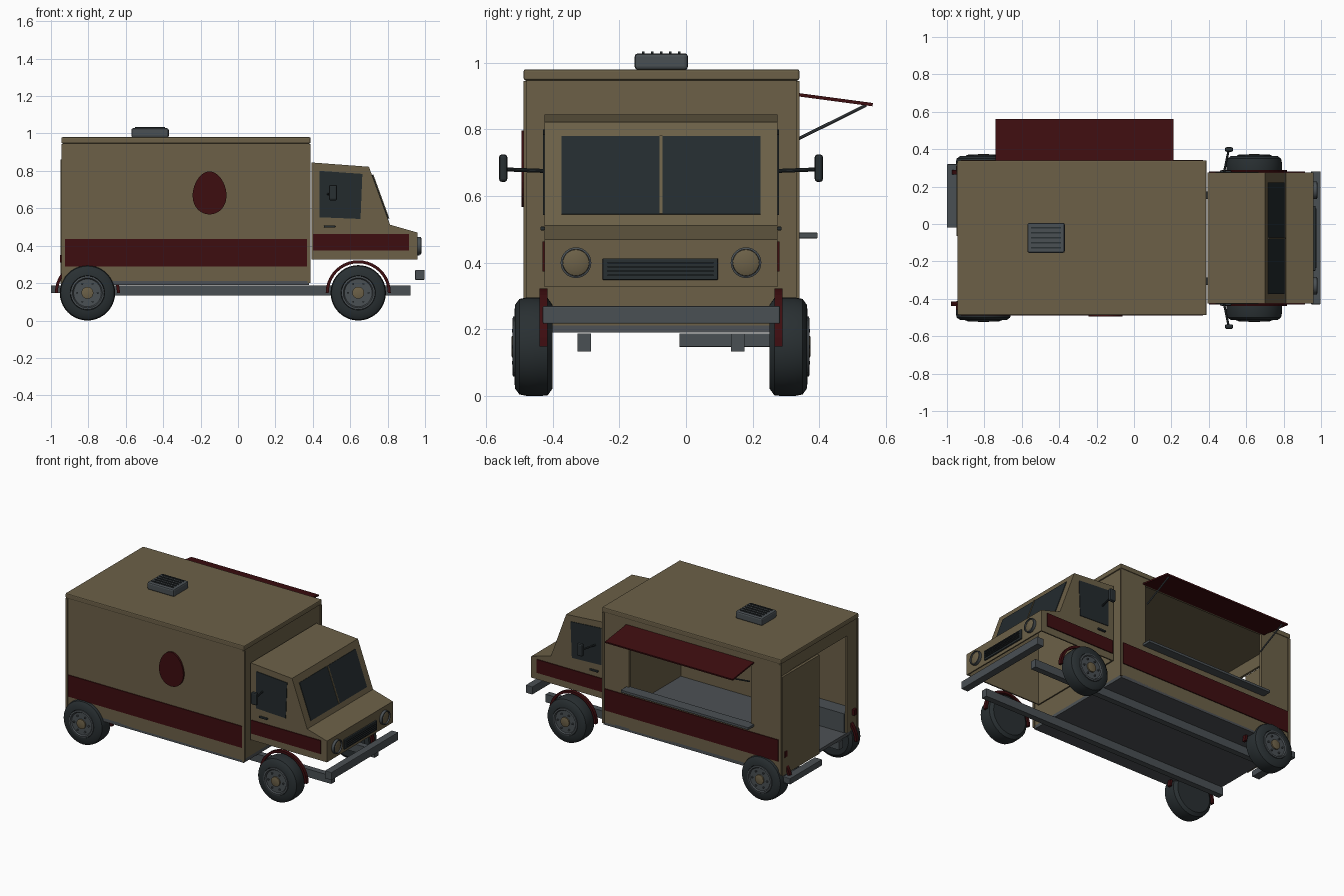
import bpy, bmesh, math
from mathutils import Vector, Matrix

if "Cube" in bpy.data.objects:
    bpy.data.objects.remove(bpy.data.objects["Cube"])

MID = -0.075  # centre line of the truck in y

def mat(name, c):
    m = bpy.data.materials.new(name)
    m.diffuse_color = (*c, 1)
    m.use_nodes = True
    m.node_tree.nodes["Principled BSDF"].inputs["Base Color"].default_value = m.diffuse_color
    return m

TAN = mat("tan_paint", (0.150, 0.118, 0.064))
RED = mat("red_paint", (0.048, 0.004, 0.005))
STEEL = mat("steel", (0.068, 0.080, 0.088))
RUBBER = mat("rubber", (0.022, 0.029, 0.032))
GLASS = mat("glass", (0.017, 0.024, 0.027))
FLOOR = mat("floor", (0.075, 0.083, 0.090))

def finish(name, bm, m, bevel=0, smooth=False):
    bmesh.ops.recalc_face_normals(bm, faces=bm.faces)
    me = bpy.data.meshes.new(name)
    bm.to_mesh(me)
    bm.free()
    ob = bpy.data.objects.new(name, me)
    bpy.context.collection.objects.link(ob)
    me.materials.append(m)
    if bevel:
        b = ob.modifiers.new("bevel", 'BEVEL')
        b.width, b.segments = bevel, 2
    if smooth:
        bpy.ops.object.select_all(action='DESELECT')
        bpy.context.view_layer.objects.active = ob
        ob.select_set(True)
        bpy.ops.object.shade_smooth_by_angle(angle=math.radians(35))
    return ob

def box(name, x, y, z, m, bevel=0):
    bm = bmesh.new()
    size = [b - a for a, b in (x, y, z)]
    mid = [(a + b) / 2 for a, b in (x, y, z)]
    bmesh.ops.create_cube(bm, size=1, matrix=Matrix.Translation(mid) @ Matrix.Diagonal((*size, 1)))
    return finish(name, bm, m, bevel)

def prism(name, pts, y0, y1, m, open_bottom=False):
    # side profile in x, z extruded across y
    bm = bmesh.new()
    f = bm.faces.new([bm.verts.new((x, y0, z)) for x, z in pts])
    r = bmesh.ops.extrude_face_region(bm, geom=[f])
    for v in r['geom']:
        if isinstance(v, bmesh.types.BMVert):
            v.co.y = y1
    if open_bottom:
        low = min(z for _, z in pts) + 1e-4
        bmesh.ops.delete(bm, geom=[f for f in bm.faces if all(v.co.z < low for v in f.verts)], context='FACES_ONLY')
    return finish(name, bm, m)

def lathe(name, prof, pos, axis, m, n=32):
    # (distance along axis, radius) profile turned around an axis
    bm = bmesh.new()
    q = Vector((0, 0, 1)).rotation_difference(Vector(axis)).to_matrix()
    rings = [[bm.verts.new(Vector(pos) + q @ Vector((r * math.cos(2 * math.pi * i / n), r * math.sin(2 * math.pi * i / n), h)))
              for i in range(n)] for h, r in prof]
    for a, b in zip(rings, rings[1:]):
        for i in range(n):
            bm.faces.new((a[i], a[(i + 1) % n], b[(i + 1) % n], b[i]))
    bm.faces.new(rings[0])
    bm.faces.new(rings[-1])
    return finish(name, bm, m, smooth=True)

def rod(name, a, b, r, m):
    d = Vector(b) - Vector(a)
    return lathe(name, [(0, r), (d.length, r)], a, d.normalized(), m, 10)

# kitchen box: floor, roof and walls
X0, X1, Y0, Y1 = -0.935, 0.38, -0.482, 0.335
T = 0.015
box("kitchen_floor", (X0, X1), (Y0, Y1), (0.19, 0.212), FLOOR)
box("roof", (-0.945, 0.388), (-0.487, 0.34), (0.947, 0.98), TAN, 0.006)
box("plain_side_wall", (X0, X1), (Y0, Y0 + T), (0.205, 0.95), TAN)
box("kitchen_front_wall", (X1 - T, X1), (Y0, Y1), (0.205, 0.95), TAN)
for x in ((X0, -0.72), (0.19, X1)):
    box("serving_wall_end", x, (Y1 - T, Y1), (0.205, 0.95), TAN)
box("serving_wall_lower", (-0.72, 0.19), (Y1 - T, Y1), (0.205, 0.485), TAN)
box("serving_wall_upper", (-0.72, 0.19), (Y1 - T, Y1), (0.90, 0.95), TAN)
box("rear_wall_upper", (X0, X0 + T), (Y0, Y1), (0.865, 0.95), TAN)
box("rear_wall_side", (X0, X0 + T), (Y0, -0.375), (0.205, 0.87), TAN)
box("rear_wall_side", (X0, X0 + T), (0.225, Y1), (0.205, 0.87), TAN)
box("rear_door", (X0 - 0.014, X0 + 0.004), (-0.065, 0.328), (0.195, 0.86), TAN)
for x in (X0, X1):
    for y in (Y0, Y1):
        box("corner_trim", (x - 0.009, x + 0.008), (y - 0.005, y + 0.005), (0.20, 0.945), TAN)

# serving counter, awning and its struts
box("serving_shelf", (-0.74, 0.21), (0.32, 0.395), (0.473, 0.49), STEEL, 0.002)
aw = box("awning", (-0.74, 0.21), (0, 0.227), (-0.005, 0.005), RED)
aw.location = (0, 0.335, 0.904)
aw.rotation_euler.x = math.atan2(-0.03, 0.225)
for x in (-0.71, 0.18):
    rod("awning_strut", (x, 0.338, 0.772), (x, 0.54, 0.872), 0.005, STEEL)

# cab shell, open underneath
cab = prism("cab", [(0.392, 0.327), (0.96, 0.327), (0.96, 0.47), (0.813, 0.512), (0.70, 0.822), (0.392, 0.845)],
            MID - 0.35, MID + 0.35, TAN, True)
so = cab.modifiers.new("thickness", 'SOLIDIFY')
so.thickness = 0.012

def windshield_x(z):
    return 0.70 + (0.822 - z) * 0.3645

def slope_strip(name, z0, z1, y0, y1, t, m):
    a, b = (windshield_x(z0), z0), (windshield_x(z1), z1)
    off = lambda p, k: (p[0] + 0.94 * k, p[1] + 0.343 * k)
    prism(name, [off(a, -0.004), off(a, t), off(b, t), off(b, -0.004)], y0, y1, m)

slope_strip("windshield", 0.544, 0.778, MID - 0.298, MID + 0.298, 0.004, GLASS)
slope_strip("windshield_divider", 0.544, 0.778, MID - 0.004, MID + 0.004, 0.008, TAN)

# parts on both sides
for s in (-1, 1):
    def side(a, b):
        return tuple(sorted((MID + s * a, MID + s * b)))
    wall = (Y0 if s < 0 else Y1)
    box("kitchen_stripe", (-0.925, 0.37), tuple(sorted((wall - s * 0.004, wall + s * 0.006))), (0.29, 0.435), RED)
    box("cab_stripe", (0.40, 0.915), side(0.345, 0.356), (0.373, 0.463), RED)
    prism("side_window", [(0.435, 0.552), (0.655, 0.543), (0.665, 0.784), (0.435, 0.80)], *side(0.346, 0.354), GLASS)
    box("door_handle", (0.46, 0.52), side(0.348, 0.362), (0.497, 0.508), RUBBER, 0.003)
    rod("mirror_arm", (0.48, MID + s * 0.345, 0.675), (0.507, MID + s * 0.475, 0.68), 0.006, RUBBER)
    box("mirror", (0.486, 0.53), side(0.461, 0.486), (0.642, 0.725), RUBBER, 0.009)
    box("chassis_rail", (-0.94, 0.922), side(0.21, 0.25), (0.133, 0.187), STEEL)
    lathe("headlight_ring", [(-0.002, 0.046), (0.018, 0.046), (0.02, 0.040), (0.005, 0.040)],
          (0.96, MID + s * 0.255, 0.40), (1, 0, 0), STEEL)
    lathe("headlight", [(0, 0.040), (0.010, 0.039), (0.016, 0.025)], (0.96, MID + s * 0.255, 0.40), (1, 0, 0), TAN)
    box("tail_light", (-0.953, -0.93), side(0.355, 0.385), (0.31, 0.35), RED, 0.003)
    box("wheel_housing", (X0 + T, -0.64), tuple(sorted((wall - s * 0.115, wall - s * 0.01))), (0.205, 0.34), STEEL)

    # wheels and fenders
    for x in (-0.805, 0.643):
        pos, ax = (x, MID, 0.148), (0, s, 0)
        lathe("tyre", [(0.325, 0.09), (0.325, 0.125), (0.34, 0.146), (0.365, 0.148), (0.40, 0.148), (0.425, 0.143),
                       (0.438, 0.125), (0.44, 0.092), (0.425, 0.09)], pos, ax, RUBBER, 40)
        lathe("wheel_rim", [(0.33, 0.09), (0.444, 0.09), (0.446, 0.08), (0.438, 0.074)], pos, ax, STEEL)
        lathe("wheel_hub", [(0.43, 0.032), (0.447, 0.032), (0.449, 0.026)], pos, ax, TAN, 20)
        for i in range(6):
            a = math.pi * i / 3
            lathe("wheel_bolt", [(0.43, 0.006), (0.447, 0.006)],
                  (x + 0.055 * math.cos(a), MID, 0.148 + 0.055 * math.sin(a)), ax, STEEL, 6)
        arc = [math.pi * i / 20 for i in range(21)]
        prism("fender", [(x + 0.174 * math.cos(a), 0.148 + 0.174 * math.sin(a)) for a in arc] +
              [(x + 0.158 * math.cos(a), 0.148 + 0.158 * math.sin(a)) for a in reversed(arc)], *side(0.34, 0.364), RED)

# front grille and bumpers
box("grille", (0.955, 0.97), (-0.25, 0.096), (0.348, 0.413), RUBBER, 0.003)
for i in range(4):
    z = 0.36 + i * 0.0125
    box("grille_slat", (0.965, 0.976), (-0.235, 0.082), (z, z + 0.005), RUBBER)
box("front_bumper", (0.947, 0.997), (-0.43, 0.282), (0.217, 0.27), STEEL, 0.004)
box("rear_step", (-1.0, -0.945), (-0.02, 0.32), (0.147, 0.188), STEEL, 0.003)

# egg shaped wall plaque
egg = []
for i in range(36):
    a = 2 * math.pi * i / 36
    egg.append((-0.152 + 0.09 * math.cos(a) * (1 - 0.12 * math.sin(a)), 0.682 + 0.115 * math.sin(a)))
prism("egg_plaque", egg, -0.494, -0.48, RED)

# roof vent with slats
box("roof_vent", (-0.57, -0.37), (-0.154, 0.006), (0.978, 1.028), STEEL, 0.01)
for i in range(5):
    y = -0.128 + i * 0.027
    box("vent_slat", (-0.55, -0.39), (y - 0.004, y + 0.004), (1.024, 1.034), RUBBER)
